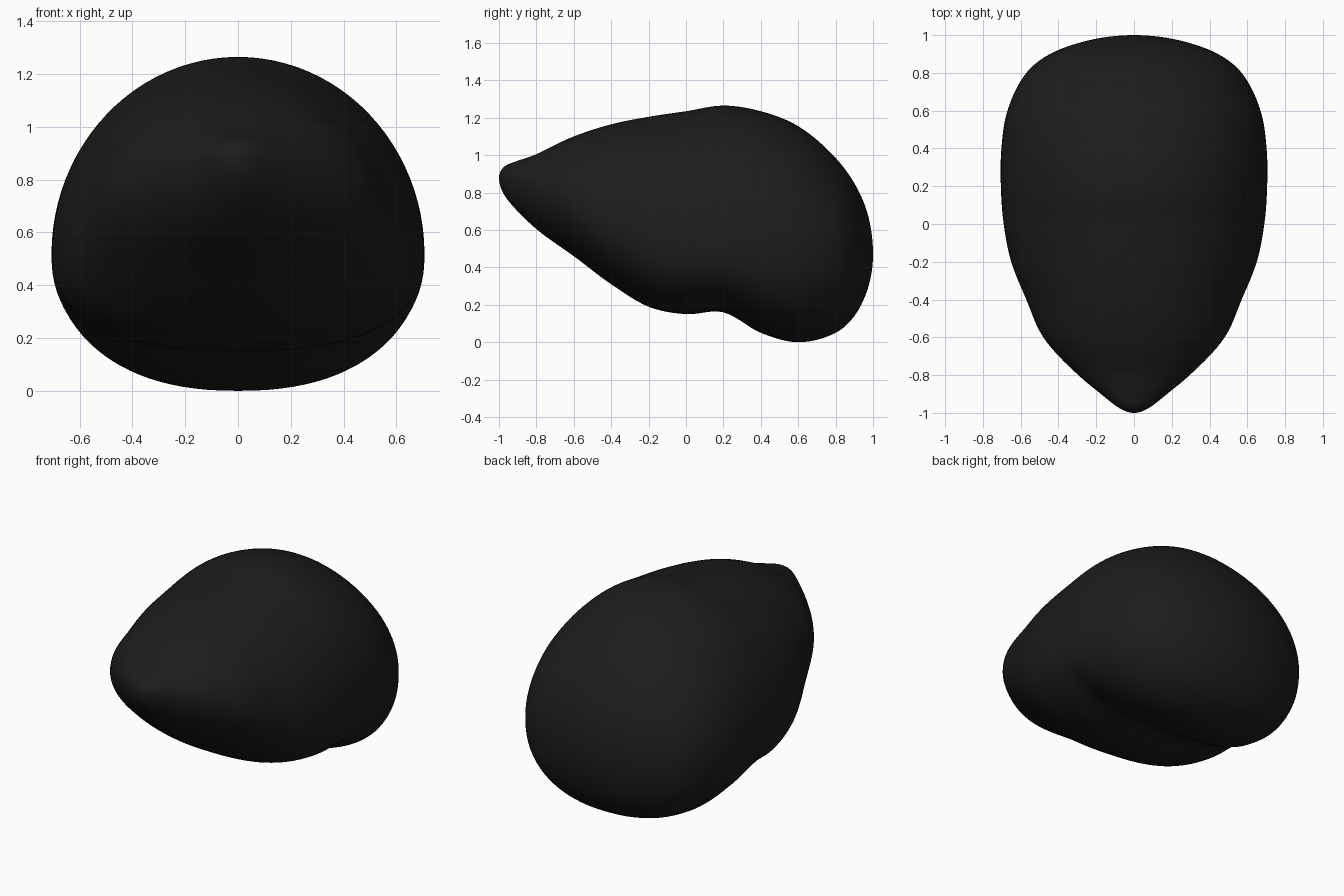
import bpy, bmesh, math

if "Cube" in bpy.data.objects:
    bpy.data.objects.remove(bpy.data.objects["Cube"])

# Cross-sections along the body: y, top z, bottom z, widest z, half width, lower squareness
ROWS = [
    (-1.00, 0.88, 0.88, 0.88, 0.00, 2.0),
    (-0.97, 0.94, 0.785, 0.88, 0.085, 2.0),
    (-0.90, 0.97, 0.70, 0.86, 0.175, 2.0),
    (-0.80, 1.005, 0.605, 0.82, 0.295, 2.0),
    (-0.60, 1.10, 0.46, 0.74, 0.48, 2.1),
    (-0.40, 1.165, 0.31, 0.65, 0.57, 2.3),
    (-0.20, 1.205, 0.19, 0.58, 0.65, 2.5),
    (0.00, 1.235, 0.15, 0.54, 0.69, 2.6),
    (0.20, 1.265, 0.16, 0.52, 0.705, 2.6),
    (0.40, 1.235, 0.05, 0.52, 0.702, 2.4),
    (0.60, 1.155, 0.00, 0.50, 0.67, 2.3),
    (0.80, 0.985, 0.05, 0.49, 0.57, 2.3),
    (0.90, 0.85, 0.14, 0.48, 0.445, 2.2),
    (0.97, 0.69, 0.28, 0.47, 0.25, 2.1),
    (1.00, 0.47, 0.47, 0.47, 0.00, 2.0),
]
T = [math.acos(-r[0]) for r in ROWS]
STATIONS, SIDES = 96, 96


def sample(t, col):
    """Smooth cubic interpolation of one column of the section table."""
    i = max(k for k in range(len(T) - 1) if T[k] <= t + 1e-9)

    def slope(k):
        a, b = max(k - 1, 0), min(k + 1, len(T) - 1)
        return (ROWS[b][col] - ROWS[a][col]) / (T[b] - T[a])

    h = T[i + 1] - T[i]
    u = (t - T[i]) / h
    p, q = ROWS[i][col], ROWS[i + 1][col]
    return ((2*u**3 - 3*u**2 + 1) * p + (u**3 - 2*u**2 + u) * h * slope(i)
            + (3*u**2 - 2*u**3) * q + (u**3 - u**2) * h * slope(i + 1))


def spow(v, e):
    return math.copysign(abs(v) ** e, v)


# Loft the rounded body
bm = bmesh.new()
rings = []
for s in range(1, STATIONS):
    t = math.pi * s / STATIONS
    top, bot, mid, w, n = (sample(t, c) for c in range(1, 6))
    ring = []
    for k in range(SIDES):
        a = 2 * math.pi * k / SIDES
        up = math.sin(a) >= 0
        e = 1.0 if up else 2 / n
        x = w * spow(math.cos(a), e)
        z = mid + ((top - mid) if up else (mid - bot)) * spow(math.sin(a), e)
        ring.append(bm.verts.new((x, -math.cos(t), z)))
    rings.append(ring)
for r0, r1 in zip(rings, rings[1:]):
    for k in range(SIDES):
        j = (k + 1) % SIDES
        bm.faces.new((r0[k], r0[j], r1[j], r1[k]))

# Close the nose tip and the back
for ring, row in ((rings[0], ROWS[0]), (rings[-1], ROWS[-1])):
    pole = bm.verts.new((0, row[0], row[1]))
    for k in range(SIDES):
        bm.faces.new((ring[k], ring[(k + 1) % SIDES], pole))
bmesh.ops.recalc_face_normals(bm, faces=bm.faces)
for f in bm.faces:
    f.smooth = True

mesh = bpy.data.meshes.new("rounded_body")
bm.to_mesh(mesh)
bm.free()
body = bpy.data.objects.new("rounded_body", mesh)
bpy.context.collection.objects.link(body)

# Near-black finish
mat = bpy.data.materials.new("black")
mat.diffuse_color = (0.012, 0.012, 0.012, 1)
mat.use_nodes = True
mat.node_tree.nodes["Principled BSDF"].inputs["Base Color"].default_value = mat.diffuse_color
mesh.materials.append(mat)
